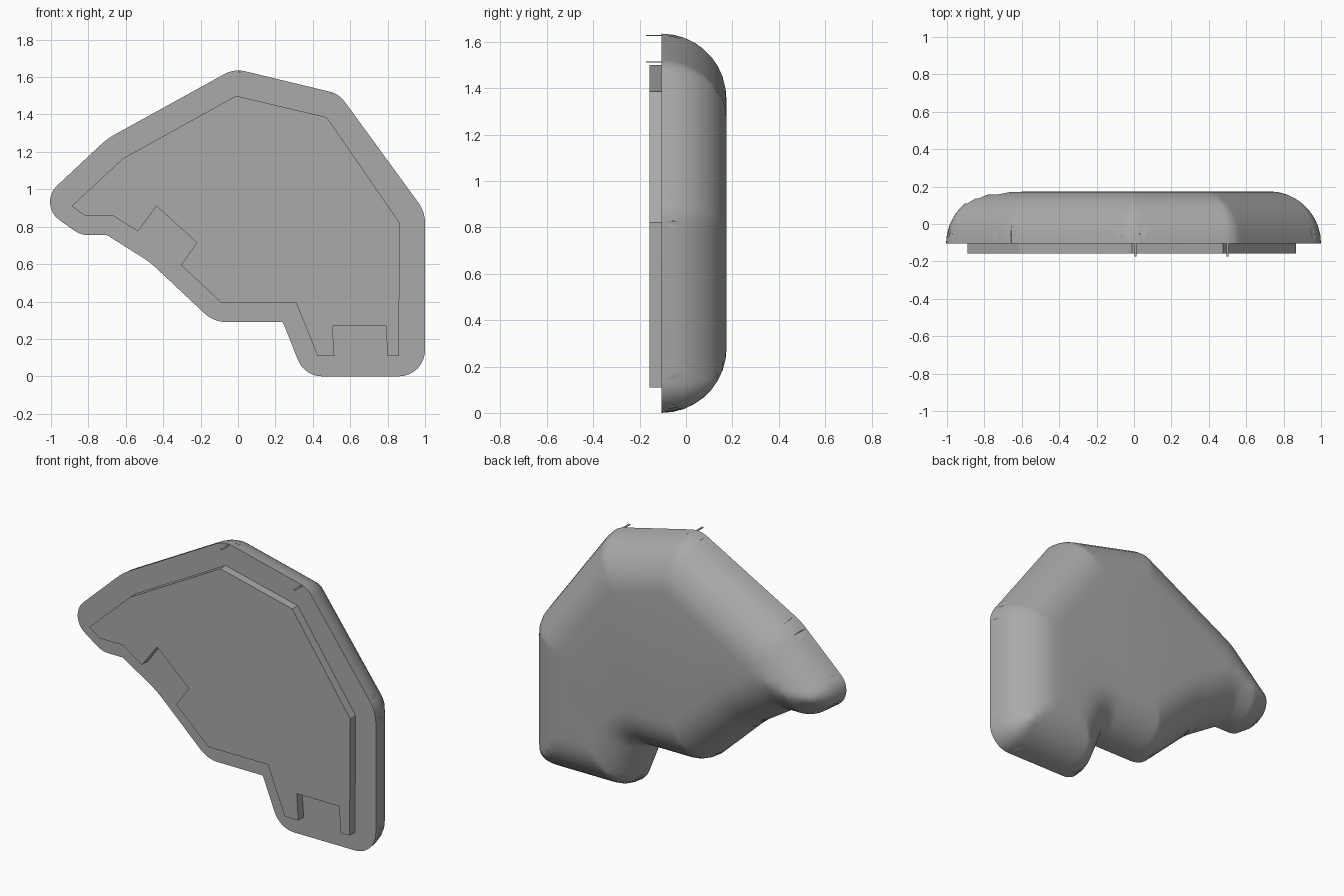
import bpy, bmesh, math
from mathutils import Vector
from mathutils.geometry import delaunay_2d_cdt, intersect_point_line

cube = bpy.data.objects.get("Cube")
if cube:
    bpy.data.objects.remove(cube, do_unlink=True)

FRONT, RADIUS = -0.105, 0.28

grey = bpy.data.materials.new("plain grey")
grey.use_nodes = True
grey.diffuse_color = (0.4, 0.4, 0.4, 1)
grey.node_tree.nodes["Principled BSDF"].inputs["Base Color"].default_value = (0.4, 0.4, 0.4, 1)


def finish(bm, name, smooth=False):
    bmesh.ops.recalc_face_normals(bm, faces=bm.faces)
    mesh = bpy.data.meshes.new(name)
    bm.to_mesh(mesh)
    bm.free()
    mesh.materials.append(grey)
    ob = bpy.data.objects.new(name, mesh)
    bpy.context.collection.objects.link(ob)
    if smooth:
        bpy.ops.object.select_all(action='DESELECT')
        ob.select_set(True)
        bpy.context.view_layer.objects.active = ob
        bpy.ops.object.shade_smooth_by_angle(angle=math.radians(50))
    return ob


def rounded(corners, steps=8):
    """Closed outline with a circular arc at each corner (x, z, tangent length)."""
    pts = []
    for i, (x, z, t) in enumerate(corners):
        c = Vector((x, z))
        a = (Vector(corners[i - 1][:2]) - c).normalized()
        b = (Vector(corners[(i + 1) % len(corners)][:2]) - c).normalized()
        w = math.sin(a.angle(b) / 2)
        for k in range(steps + 1):
            u = k / steps
            p, q, r = (1 - u) ** 2, 2 * w * u * (1 - u), u * u
            pts.append((p * (c + a * t) + q * c + r * (c + b * t)) / (p + q + r))
    return pts


def distance(p, loop):
    best = 9.0
    for i, b in enumerate(loop):
        a = loop[i - 1]
        e = b - a
        u = min(1, max(0, (p - a).dot(e) / e.length_squared))
        best = min(best, (p - a - e * u).length)
    return best


# Rounded body: flat front, quarter-round rim toward the back
outline = rounded([
    (-0.02, 1.645, 0.06), (0.54, 1.51, 0.05), (1.0, 0.88, 0.06), (1.0, 0, 0.14),
    (0.355, 0, 0.095), (0.24, 0.29, 0.01), (-0.13, 0.29, 0.07), (-0.47, 0.61, 0.05),
    (-0.70, 0.755, 0.01), (-0.84, 0.755, 0.04), (-1.074, 0.919, 0.145), (-0.70, 1.27, 0.05)])

# Sample the rim with points along inward offsets of the outline
samples = []
for i, b in enumerate(outline):
    a = outline[i - 1]
    e = b - a
    n = Vector((e.y, -e.x)).normalized()
    count = max(1, round(e.length / 0.025))
    samples += [(a + e * (k + 0.5) / count, n) for k in range(count)]

points = list(outline)
STEPS = 9
for s in range(1, STEPS + 1):
    d = RADIUS * (1 - math.cos(s / STEPS * math.pi / 2))
    ring = []
    for p, n in samples:
        q = p + n * d
        if distance(q, outline) > d - 0.001 and all((q - o).length > 0.008 for o in ring):
            ring.append(q)
    points += ring

verts, _, faces, *_ = delaunay_2d_cdt(points, [], [list(range(len(outline)))], 1, 1e-5)
bm = bmesh.new()
back = []
for v in verts:
    d = min(RADIUS, distance(v, outline))
    back.append(bm.verts.new((v.x, FRONT + math.sqrt(max(0, RADIUS ** 2 - (RADIUS - d) ** 2)), v.y)))
for f in faces:
    bm.faces.new([back[i] for i in f])
bm.faces.new([bm.verts.new((p.x, FRONT, p.y)) for p in outline])
bmesh.ops.remove_doubles(bm, verts=bm.verts, dist=0.0005)
finish(bm, "rounded_body", True)

# Raised plate on the front, with notches
plate = [(-0.01, 1.5), (0.475, 1.385), (0.865, 0.82), (0.86, 0.11), (0.80, 0.11),
         (0.79, 0.27), (0.505, 0.27), (0.515, 0.11), (0.425, 0.11), (0.31, 0.395),
         (-0.09, 0.395), (-0.305, 0.595), (-0.22, 0.715), (-0.435, 0.91),
         (-0.535, 0.775), (-0.67, 0.86), (-0.82, 0.86), (-0.89, 0.91), (-0.615, 1.165)]
bm = bmesh.new()
face = bm.faces.new([bm.verts.new((x, FRONT, z)) for x, z in plate])
out = bmesh.ops.extrude_face_region(bm, geom=[face])
bmesh.ops.translate(bm, vec=(0, -0.052, 0),
                    verts=[v for v in out["geom"] if isinstance(v, bmesh.types.BMVert)])
finish(bm, "front_plate")

# Thin tabs at the two top corners
for name, x, z in (("peak_tab", 0.008, 1.627), ("shoulder_tab", 0.5, 1.513)):
    bm = bmesh.new()
    bmesh.ops.create_cube(bm, size=1)
    bmesh.ops.scale(bm, vec=(0.012, 0.068, 0.004), verts=bm.verts)
    bmesh.ops.translate(bm, vec=(x, FRONT - 0.034, z), verts=bm.verts)
    finish(bm, name)
